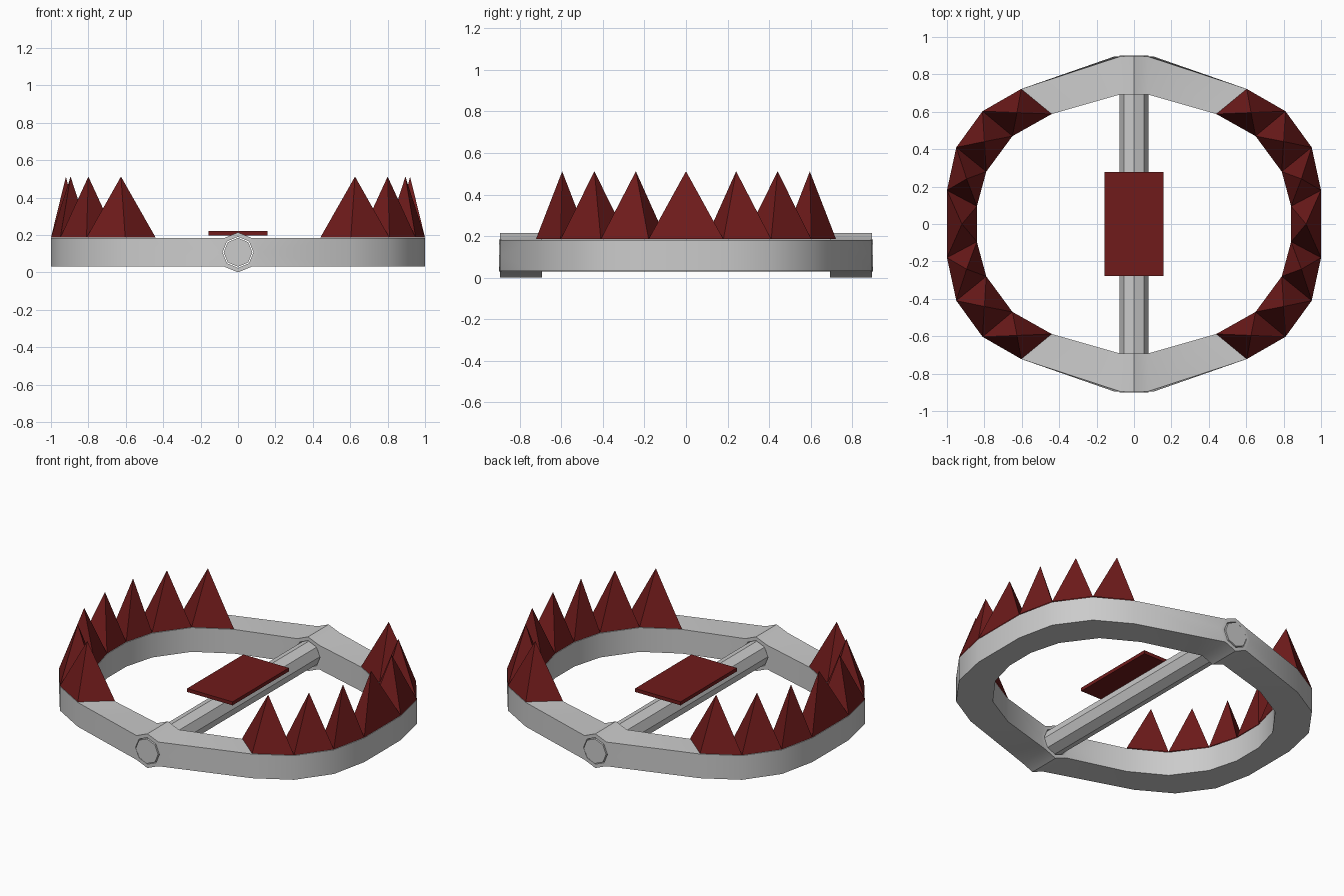
import bpy, bmesh, math

if "Cube" in bpy.data.objects:
    bpy.data.objects.remove(bpy.data.objects["Cube"])

ZC, R_HUB, R_HOLE, R_ROD = 0.107, 0.107, 0.083, 0.077
TOP, BOT = ZC + R_HUB * math.sqrt(0.5), ZC - R_HUB * math.sqrt(0.5)
HUB_OUT, HUB_IN = 0.895, 0.692

# Jaw plan, right side from back to middle: (outer xy, inner xy)
HALF = [((0.603, 0.722), (0.44, 0.588)), ((0.81, 0.603), (0.65, 0.47)),
        ((0.95, 0.41), (0.79, 0.28)), ((1.0, 0.18), (0.84, 0.095))]
PLAN = HALF + [((o[0], -o[1]), (i[0], -i[1])) for o, i in reversed(HALF)]

red = bpy.data.materials.new("dark_red")
red.diffuse_color = (0.16, 0.011, 0.011, 1)
red.use_nodes = True
red.node_tree.nodes["Principled BSDF"].inputs["Base Color"].default_value = red.diffuse_color


def finish(bm, name, mat=None):
    bmesh.ops.remove_doubles(bm, verts=bm.verts, dist=1e-4)
    bmesh.ops.recalc_face_normals(bm, faces=bm.faces)
    me = bpy.data.meshes.new(name)
    bm.to_mesh(me)
    bm.free()
    ob = bpy.data.objects.new(name, me)
    bpy.context.collection.objects.link(ob)
    if mat:
        me.materials.append(mat)
    return ob


def face(bm, pts):
    bm.faces.new([bm.verts.new(p) for p in pts])


def octo(r, y):
    return [(r * math.cos(k * math.pi / 4), y, ZC + r * math.sin(k * math.pi / 4))
            for k in range(8)]


# Jaw frame: two curved arms joined by drilled octagonal hubs
bm = bmesh.new()
for s in (1, -1):
    for (o0, i0), (o1, i1) in zip(PLAN, PLAN[1:]):
        for a, b in ((o0, o1), (i0, i1)):
            face(bm, [(s*a[0], a[1], BOT), (s*b[0], b[1], BOT),
                      (s*b[0], b[1], TOP), (s*a[0], a[1], TOP)])
        for z in (TOP, BOT):
            face(bm, [(s*p[0], p[1], z) for p in (o0, o1, i1, i0)])
    # straight stretches between curve and hub
    d = R_HUB * math.sqrt(0.5)
    for t, (o, i) in ((1, PLAN[0]), (-1, PLAN[-1])):
        for p, y in ((o, HUB_OUT), (i, HUB_IN)):
            face(bm, [(s*d, t*y, TOP), (s*R_HUB, t*y, ZC), (s*d, t*y, BOT),
                      (s*p[0], p[1], BOT), (s*p[0], p[1], TOP)])
        for z in (TOP, BOT):
            face(bm, [(s*d, t*HUB_OUT, z), (s*o[0], o[1], z),
                      (s*i[0], i[1], z), (s*d, t*HUB_IN, z)])
for t in (1, -1):
    a, b = octo(R_HUB, t*HUB_OUT), octo(R_HUB, t*HUB_IN)
    c, e = octo(R_HOLE, t*HUB_OUT), octo(R_HOLE, t*HUB_IN)
    for k in range(8):
        n = (k + 1) % 8
        face(bm, [a[k], a[n], c[n], c[k]])
        face(bm, [b[k], b[n], e[n], e[k]])
        face(bm, [c[k], c[n], e[n], e[k]])
        if k in (1, 2, 5, 6):
            face(bm, [a[k], a[n], b[n], b[k]])
frame = finish(bm, "jaw_frame")
bpy.context.view_layer.objects.active = frame
frame.select_set(True)
bpy.ops.object.shade_smooth_by_angle(angle=math.radians(30))
frame.select_set(False)

# Teeth: one pyramid on every curved jaw segment
for s, side in ((1, "right"), (-1, "left")):
    bm = bmesh.new()
    for (o0, i0), (o1, i1) in zip(PLAN, PLAN[1:]):
        base = [(s*p[0], p[1], TOP + 0.003) for p in (o0, o1, i1, i0)]
        tip = (sum(p[0] for p in base) / 4, sum(p[1] for p in base) / 4, 0.512)
        for k in range(4):
            face(bm, [base[k], base[(k + 1) % 4], tip])
    finish(bm, side + "_teeth", red)

# Hinge rod running through both hubs
bm = bmesh.new()
f, g = octo(R_ROD, -0.9), octo(R_ROD, 0.9)
face(bm, f)
face(bm, g)
for k in range(8):
    n = (k + 1) % 8
    face(bm, [f[k], f[n], g[n], g[k]])
finish(bm, "hinge_rod")

# Trigger plate
bpy.ops.mesh.primitive_cube_add(size=1, location=(0, 0, 0.209))
plate = bpy.context.object
plate.name = "trigger_plate"
plate.scale = (0.314, 0.556, 0.022)
plate.data.materials.append(red)
